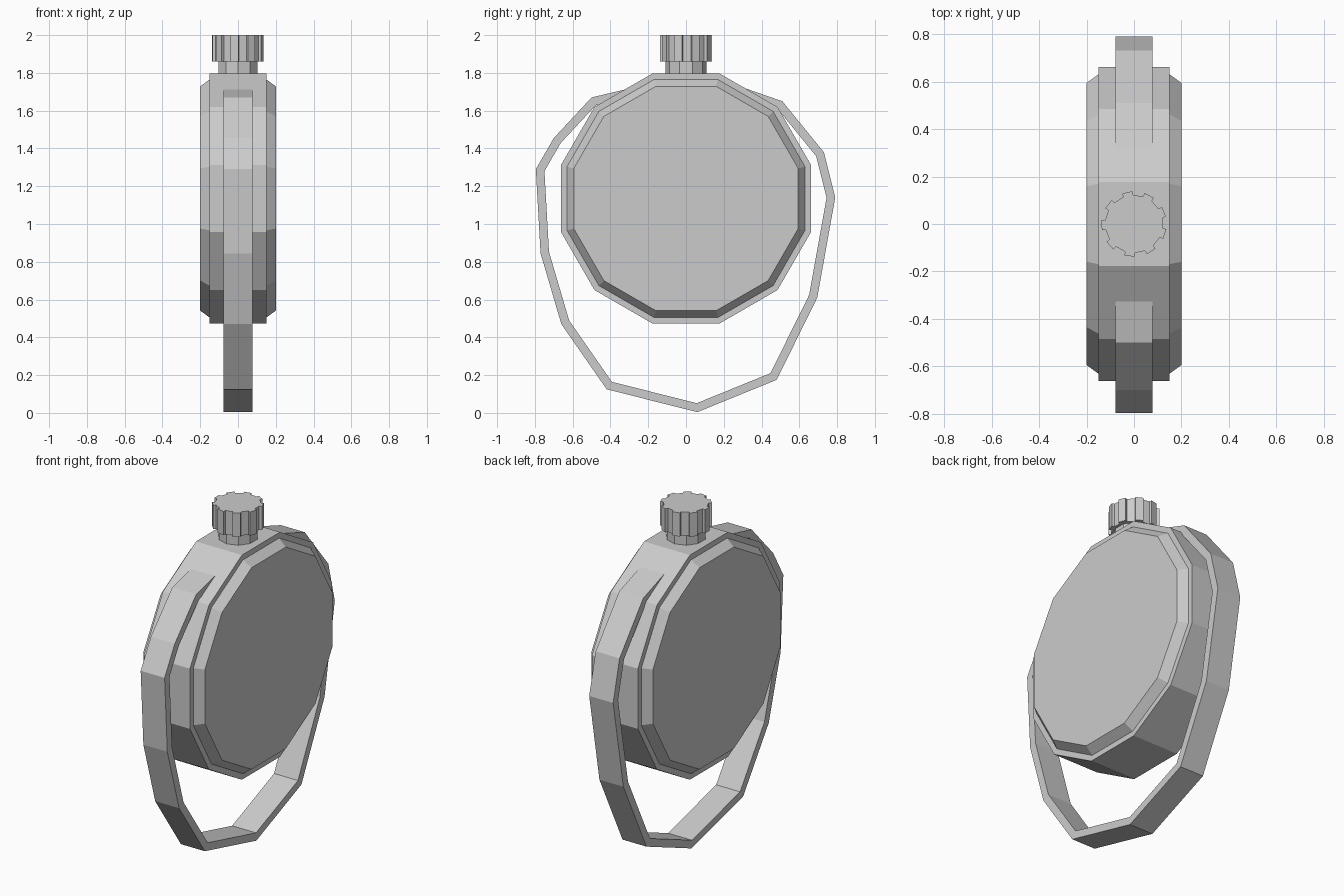
import bpy, bmesh
from math import sin, cos, radians, pi
from mathutils import Vector

if "Cube" in bpy.data.objects:
    bpy.data.objects.remove(bpy.data.objects["Cube"])


def make_object(name, verts, faces):
    mesh = bpy.data.meshes.new(name)
    mesh.from_pydata(verts, [], faces)
    bm = bmesh.new()
    bm.from_mesh(mesh)
    bmesh.ops.recalc_face_normals(bm, faces=bm.faces)
    bm.to_mesh(mesh)
    bm.free()
    obj = bpy.data.objects.new(name, mesh)
    bpy.context.collection.objects.link(obj)
    return obj


def loft(name, rings):
    """Join equal-sized closed rings with quads and cap both ends."""
    n = len(rings[0])
    verts = [v for ring in rings for v in ring]
    faces = [(r * n + i, r * n + (i + 1) % n, (r + 1) * n + (i + 1) % n, (r + 1) * n + i)
             for r in range(len(rings) - 1) for i in range(n)]
    faces += [tuple(range(n)), tuple(range(len(verts) - n, len(verts)))]
    return make_object(name, verts, faces)


# Canteen body: 12-sided drum lying along x, with a stepped, bevelled face each side
SIDES, CENTRE_Z = 12, 1.135
half = [(0.15, 0.662), (0.15, 0.63), (0.20, 0.594)]  # (x, apothem)
profile = [(-x, a) for x, a in reversed(half)] + half


def body_ring(x, apothem):
    r = apothem / cos(pi / SIDES)
    angles = [2 * pi * (i + 0.5) / SIDES for i in range(SIDES)]
    return [(x, r * cos(t), CENTRE_Z + r * sin(t)) for t in angles]


loft("flask_body", [body_ring(x, a) for x, a in profile])

# Neck
neck = [(0.108 * cos(pi * (i + 0.5) / 5), 0.108 * sin(pi * (i + 0.5) / 5)) for i in range(10)]
loft("neck", [[(x, y, z) for x, y in neck] for z in (1.76, 1.865)])

# Screw cap with nine grip ribs
outline = []
for i in range(9):
    for offset, r in ((-10, 0.122), (-9, 0.138), (9, 0.138), (10, 0.122)):
        t = radians(102 + 40 * i + offset)
        outline.append((r * cos(t), r * sin(t)))
loft("screw_cap", [[(x, y, z) for x, y in outline] for z in (1.86, 2.0)])

# Carrying strap: outer path in the y-z plane, offset inward for thickness
path = [Vector(p) for p in (
    (-0.14, 1.755), (-0.50, 1.67), (-0.70, 1.455), (-0.795, 1.29), (-0.77, 0.845),
    (-0.66, 0.47), (-0.42, 0.125), (0.06, 0.004), (0.48, 0.175), (0.695, 0.61),
    (0.79, 1.14), (0.73, 1.38), (0.51, 1.65), (0.15, 1.775))]
WIDTH, THICK = 0.156, 0.045


def inward(a, b):
    d = (b - a).normalized()
    return Vector((-d.y, d.x))


rings = []
for i, p in enumerate(path):
    before = inward(path[max(i - 1, 0)], path[max(i, 1)])
    last = len(path) - 1
    after = inward(path[min(i, last - 1)], path[min(i + 1, last)])
    miter = (before + after).normalized()
    q = p + miter * (THICK / miter.dot(before))
    w = WIDTH / 2
    rings.append([(-w, *p), (w, *p), (w, *q), (-w, *q)])
loft("carry_strap", rings)
